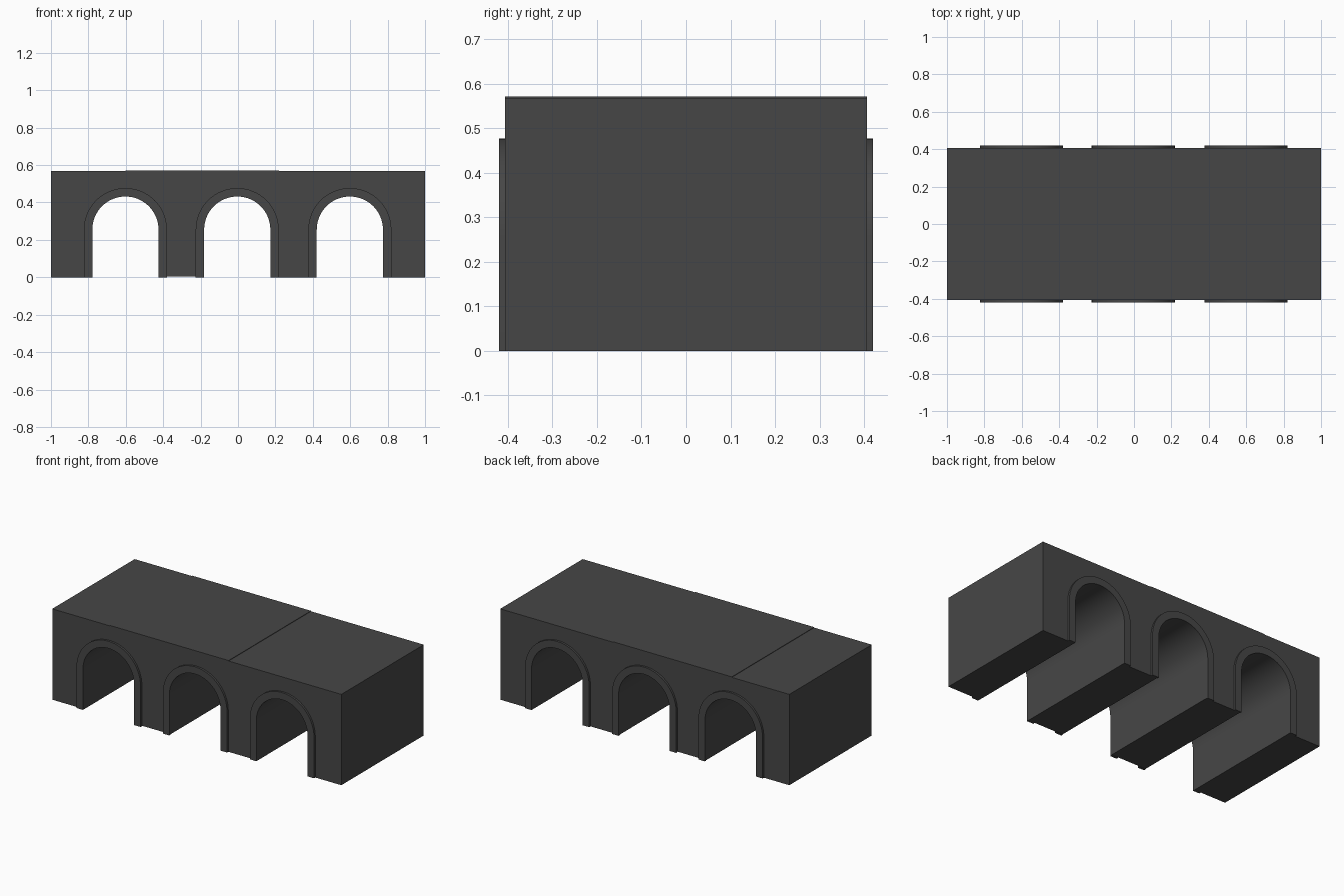
import bpy
import bmesh
import math

default = bpy.data.objects.get("Cube")
if default:
    bpy.data.objects.remove(default, do_unlink=True)

# One dark stone colour
stone = bpy.data.materials.new("dark_grey_stone")
stone.use_nodes = True
colour = (0.062, 0.062, 0.062, 1)
stone.diffuse_color = colour
stone.node_tree.nodes["Principled BSDF"].inputs["Base Color"].default_value = colour

CENTRES = {"left": 0.598, "middle": -0.004, "right": -0.602}
INNER, OUTER, SPRING = 0.177, 0.222, 0.255
WALL, TRIM = 0.407, 0.42
SEGMENTS = 32


def arch(cx, radius, base=0.0):
    """Outline of a round-headed arch, from its -x foot to its +x foot."""
    pts = [(cx - radius, base)]
    for i in range(SEGMENTS + 1):
        a = math.pi * (1 - i / SEGMENTS)
        pts.append((cx + radius * math.cos(a), SPRING + radius * math.sin(a)))
    return pts + [(cx + radius, base)]


def extrude(name, outline, y0, y1):
    """Closed x-z outline extruded along y, with only the arch vault smooth."""
    bm = bmesh.new()
    face = bm.faces.new([bm.verts.new((x, y0, z)) for x, z in outline])
    out = bmesh.ops.extrude_face_region(bm, geom=[face])
    verts = [v for v in out["geom"] if isinstance(v, bmesh.types.BMVert)]
    bmesh.ops.translate(bm, verts=verts, vec=(0, y1 - y0, 0))
    bmesh.ops.recalc_face_normals(bm, faces=bm.faces)
    caps = [f for f in bm.faces if len(f.verts) > 4]
    bmesh.ops.triangulate(bm, faces=caps)
    mesh = bpy.data.meshes.new(name)
    bm.to_mesh(mesh)
    bm.free()
    mesh.materials.append(stone)
    obj = bpy.data.objects.new(name, mesh)
    bpy.context.collection.objects.link(obj)
    bpy.ops.object.select_all(action="DESELECT")
    obj.select_set(True)
    bpy.context.view_layer.objects.active = obj
    bpy.ops.object.shade_smooth_by_angle(angle=math.radians(30))
    return obj


def block(name, x0, x1, base, top):
    """Wall section with every arch, or half arch, between x0 and x1 cut out."""
    def solid(x):
        return all(abs(x - c) > INNER for c in CENTRES.values())

    outline = [(x0, base)] if solid(x0) else []
    for cx in sorted(CENTRES.values()):
        outline += [p for p in arch(cx, INNER, base)
                    if x0 - 1e-6 <= p[0] <= x1 + 1e-6]
    if solid(x1):
        outline.append((x1, base))
    outline += [(x1, top), (x0, top)]
    extrude(name, outline, -WALL, WALL)


# Bridge body in three sections, the middle one set a hair higher
seam = CENTRES["right"]
block("right_section", -1.0, seam, 0.0, 0.568)
block("middle_section", seam, 0.22, 0.003, 0.571)
block("left_section", 0.22, 1.0, 0.0, 0.568)

# Raised arch surrounds on both faces
for side, cx in CENTRES.items():
    ring = arch(cx, OUTER) + arch(cx, INNER)[::-1]
    extrude(side + "_front_arch_trim", ring, -TRIM, -WALL)
    extrude(side + "_back_arch_trim", ring, WALL, TRIM)
